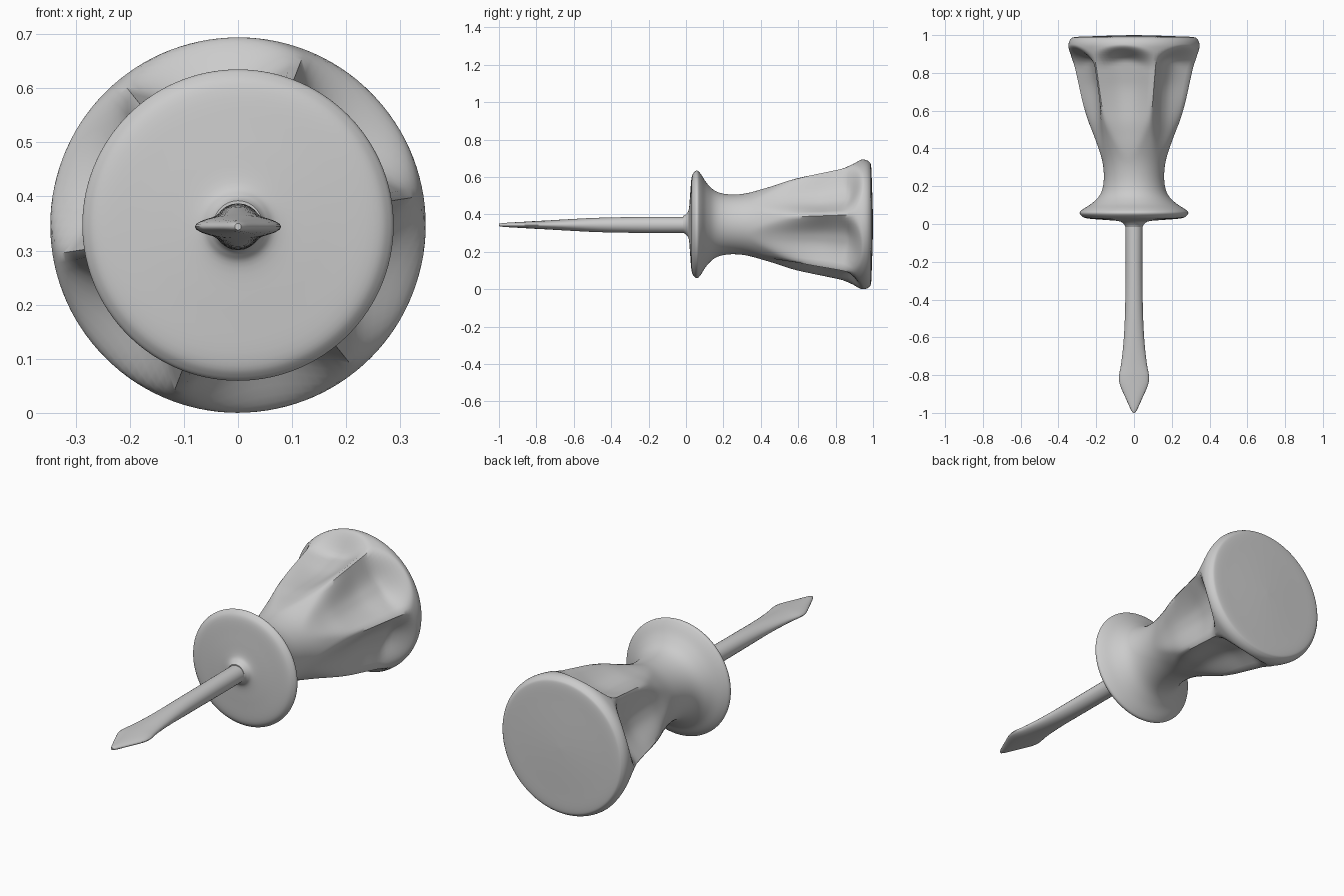
import bpy, bmesh, math

if "Cube" in bpy.data.objects:
    bpy.data.objects.remove(bpy.data.objects["Cube"])

CZ = 0.347   # height of the tool's axis


def catmull(pts, steps):
    """Smooth curve through 2D or 3D points."""
    out = []
    n = len(pts)
    for i in range(n - 1):
        p0, p1, p2, p3 = pts[max(i - 1, 0)], pts[i], pts[i + 1], pts[min(i + 2, n - 1)]
        for s in range(steps):
            t = s / steps
            out.append(tuple(0.5 * (2 * b + (c - a) * t + (2 * a - 5 * b + 4 * c - d) * t * t
                                    + (3 * b - a - 3 * c + d) * t ** 3)
                             for a, b, c, d in zip(p0, p1, p2, p3)))
    out.append(pts[-1])
    return out


def loft(name, stations, sides, point, angle):
    """Skin closed rings along y; point(station, theta) gives each vertex."""
    bm = bmesh.new()
    rings = [[bm.verts.new(point(s, 2 * math.pi * k / sides)) for k in range(sides)]
             for s in stations]
    for a, b in zip(rings, rings[1:]):
        for k in range(sides):
            j = (k + 1) % sides
            bm.faces.new((a[k], a[j], b[j], b[k]))
    bm.faces.new(rings[0])
    bm.faces.new(rings[-1])
    bmesh.ops.recalc_face_normals(bm, faces=bm.faces)
    me = bpy.data.meshes.new(name)
    bm.to_mesh(me)
    bm.free()
    ob = bpy.data.objects.new(name, me)
    bpy.context.collection.objects.link(ob)
    bpy.ops.object.select_all(action='DESELECT')
    ob.select_set(True)
    bpy.context.view_layer.objects.active = ob
    bpy.ops.object.shade_smooth_by_angle(angle=math.radians(angle))
    return ob


def smoothstep(a, b, x):
    t = min(max((x - a) / (b - a), 0), 1)
    return t * t * (3 - 2 * t)


# Handle: turned profile (y, radius) with six scooped finger flutes
profile = [(-0.015, 0.045), (0.0, 0.055), (0.015, 0.08), (0.022, 0.16), (0.03, 0.25),
           (0.045, 0.28), (0.062, 0.287), (0.08, 0.268), (0.11, 0.222), (0.15, 0.183),
           (0.20, 0.164), (0.27, 0.160), (0.35, 0.172), (0.45, 0.206), (0.55, 0.248),
           (0.65, 0.281), (0.75, 0.306), (0.85, 0.328), (0.92, 0.344), (0.955, 0.346),
           (0.98, 0.334), (0.99, 0.31), (0.994, 0.22), (0.998, 0.1), (1.0, 0.004)]


def handle_point(s, th):
    y, r = s
    # u runs -1..1 across one flute; ridges lie at 10 degrees + multiples of 60
    u = ((math.degrees(th) - 10) % 60) / 30 - 1
    start = 0.34 + 0.16 * u * u
    end = 0.95 - 0.05 * u * u
    depth = 0.092 * smoothstep(start, 0.76, y) * (1 - smoothstep(end - 0.09, end, y))
    r -= depth * (1 - abs(u) ** 2.4)
    return (r * math.cos(th), y, CZ + r * math.sin(th))


loft("handle", catmull(profile, 5), 120, handle_point, 50)

# Shaft and flattened pointed blade: (y, half width, half thickness)
shaft = [(0.03, 0.045, 0.043), (-0.2, 0.044, 0.043), (-0.45, 0.047, 0.039),
         (-0.62, 0.055, 0.031), (-0.74, 0.068, 0.024), (-0.80, 0.079, 0.021),
         (-0.85, 0.075, 0.018), (-0.92, 0.045, 0.014), (-0.98, 0.018, 0.010),
         (-1.0, 0.006, 0.006)]


def shaft_point(s, th):
    y, w, h = s
    return (w * math.cos(th), y, CZ - 0.003 + h * math.sin(th))


loft("shaft_and_blade", catmull(shaft, 3), 24, shaft_point, 50)
